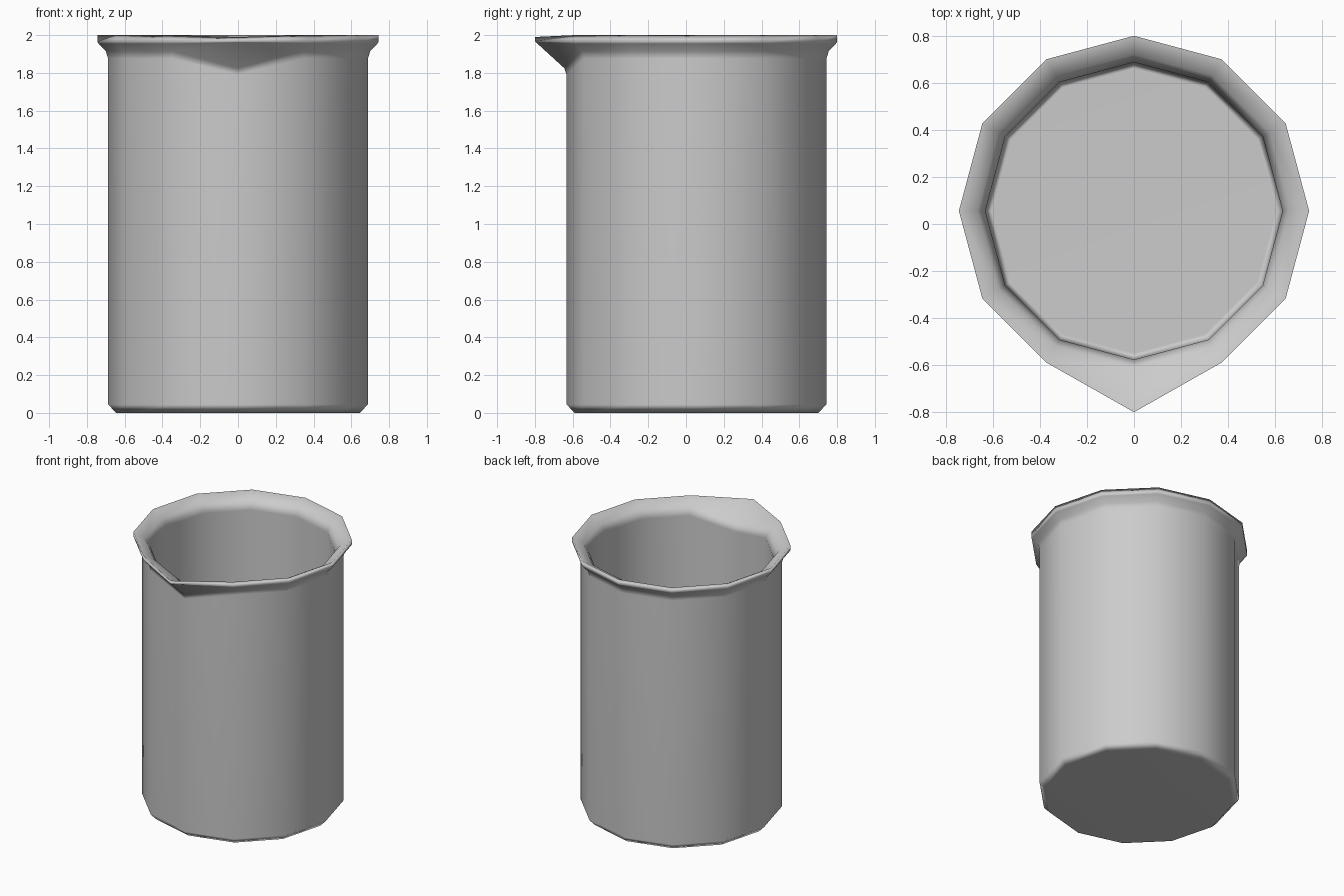
import bpy, bmesh, math

if "Cube" in bpy.data.objects:
    bpy.data.objects.remove(bpy.data.objects["Cube"])

SIDES = 12
CENTRE_Y = 0.0555

# Cross-section: (radius, z, radius at spout, z at spout), outside bottom to inside floor
profile = [
    (0.645, 0.0, 0.645, 0.0),
    (0.688, 0.045, 0.688, 0.045),
    (0.688, 1.875, 0.688, 1.79),
    (0.700, 1.915, 0.700, 1.825),
    (0.738, 1.955, 0.850, 1.962),
    (0.7445, 1.965, 0.8555, 1.967),
    (0.7445, 2.0, 0.8555, 1.99),
    (0.665, 1.955, 0.665, 1.88),
    (0.632, 1.90, 0.632, 1.83),
    (0.632, 0.085, 0.632, 0.085),
    (0.605, 0.055, 0.605, 0.055),
]

# Beaker body: twelve-sided lathe, with the front column pulled out into a spout
bm = bmesh.new()
rings = []
for r, z, spout_r, spout_z in profile:
    ring = []
    for i in range(SIDES):
        a = -math.pi / 2 + 2 * math.pi * i / SIDES
        rr, zz = (spout_r, spout_z) if i == 0 else (r, z)
        ring.append(bm.verts.new((rr * math.cos(a), CENTRE_Y + rr * math.sin(a), zz)))
    rings.append(ring)
for lower, upper in zip(rings, rings[1:]):
    for i in range(SIDES):
        j = (i + 1) % SIDES
        bm.faces.new((lower[i], lower[j], upper[j], upper[i]))

# Underside and inner floor
bm.faces.new(rings[0][::-1])
bm.faces.new(rings[-1])
bmesh.ops.recalc_face_normals(bm, faces=bm.faces)
for f in bm.faces:
    f.smooth = True

mesh = bpy.data.meshes.new("beaker")
bm.to_mesh(mesh)
bm.free()
beaker = bpy.data.objects.new("beaker", mesh)
bpy.context.collection.objects.link(beaker)

# Keep the floor and underside evenly shaded
weighted = beaker.modifiers.new("weighted_normals", 'WEIGHTED_NORMAL')
weighted.weight = 50
